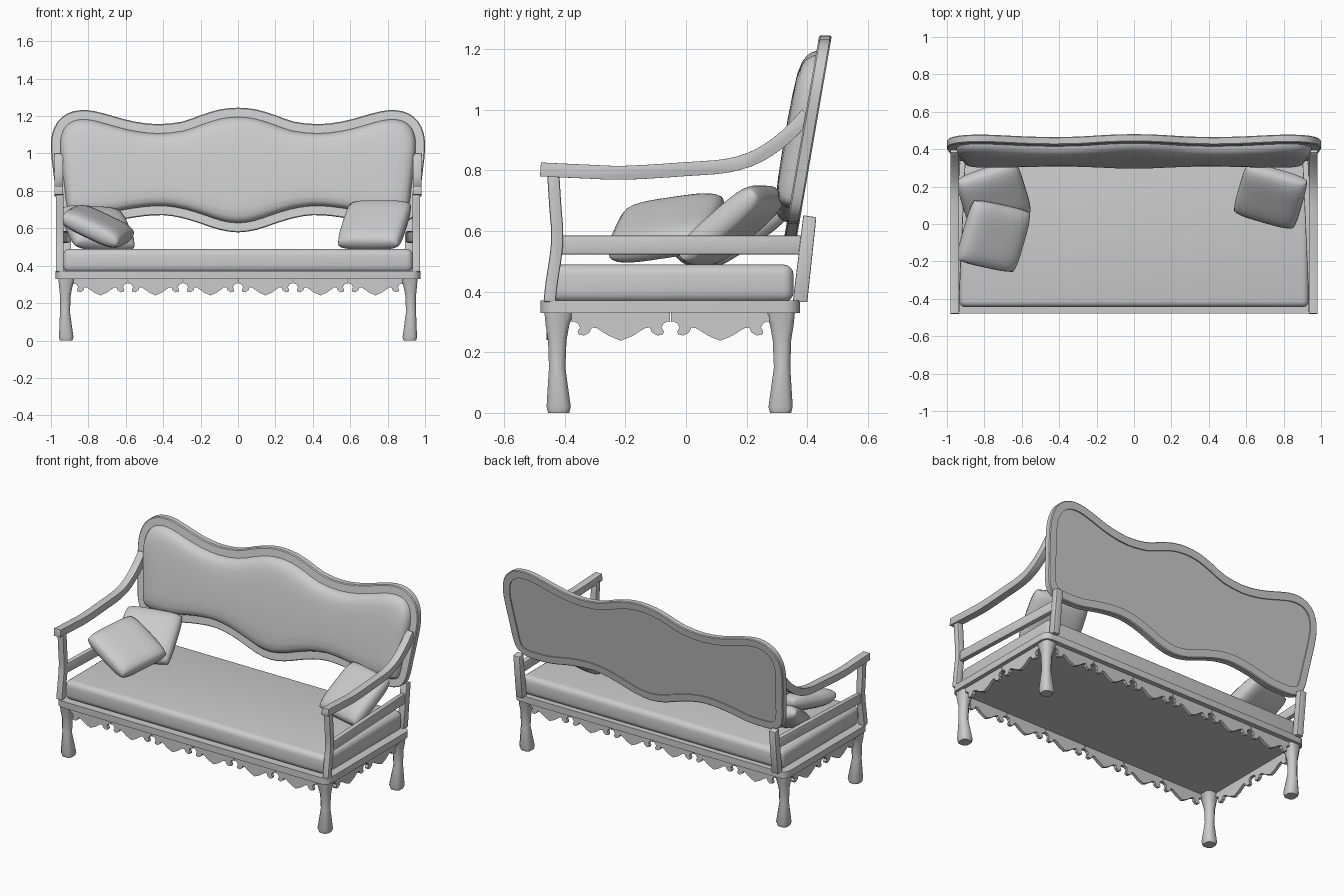
import bpy, bmesh
from math import radians
from mathutils import Vector, Matrix

if "Cube" in bpy.data.objects:
    bpy.data.objects.remove(bpy.data.objects["Cube"])


def finish(name, bm, mirror=(), bevel=0, segs=2, angle=35):
    bmesh.ops.recalc_face_normals(bm, faces=bm.faces)
    if bevel:
        edges = [e for e in bm.edges if len(e.link_faces) == 2 and e.calc_face_angle() > 0.6]
        bmesh.ops.bevel(bm, geom=edges, offset=bevel, segments=segs, profile=0.5,
                        affect='EDGES', clamp_overlap=True)
    me = bpy.data.meshes.new(name)
    bm.to_mesh(me)
    bm.free()
    ob = bpy.data.objects.new(name, me)
    bpy.context.collection.objects.link(ob)
    bpy.ops.object.select_all(action='DESELECT')
    ob.select_set(True)
    bpy.context.view_layer.objects.active = ob
    bpy.ops.object.shade_smooth_by_angle(angle=radians(angle))
    if mirror:
        m = ob.modifiers.new("mirror", 'MIRROR')
        m.use_axis = [a in mirror for a in 'xyz']
        m.use_mirror_merge = False
    return ob


def loft(bm, rings, cap_start=True, cap_end=True):
    vs = [[bm.verts.new(p) for p in r] for r in rings]
    n = len(vs[0])
    for a, b in zip(vs, vs[1:]):
        for i in range(n):
            bm.faces.new((a[i], a[(i + 1) % n], b[(i + 1) % n], b[i]))
    if cap_start:
        bm.faces.new(vs[0][::-1])
    if cap_end:
        bm.faces.new(vs[-1])
    return vs


def prism(name, pts, f, w0, w1, **kw):
    bm = bmesh.new()
    loft(bm, [[f(u, v, w) for u, v in pts] for w in (w0, w1)])
    return finish(name, bm, **kw)


def smooth(pts, n=3, closed=False):
    out, m = [], len(pts)
    for i in range(m if closed else m - 1):
        g = lambda k: Vector(pts[k % m] if closed else pts[max(0, min(m - 1, k))])
        a, b, c, d = g(i - 1), g(i), g(i + 1), g(i + 2)
        for t in (k / n for k in range(n)):
            out.append(0.5 * (2 * b + (c - a) * t + (2 * a - 5 * b + 4 * c - d) * t * t
                              + (3 * b - a - 3 * c + d) * t ** 3))
    return out if closed else out + [Vector(pts[-1])]


def band(path, half):
    """Closed outline around an open path; half = half thickness."""
    a, b = [], []
    for i, p in enumerate(path):
        t = (path[min(i + 1, len(path) - 1)] - path[max(i - 1, 0)]).normalized()
        nrm = Vector((-t.y, t.x)) * half
        a.append(p + nrm)
        b.append(p - nrm)
    return a + b[::-1]


def side(u, v, w):
    return (w, u, v)


# seat base slab with rounded corners
bm = bmesh.new()
bmesh.ops.create_cube(bm, size=1, matrix=Matrix.Translation((0, -0.052, 0.35)) @ Matrix.Diagonal((1.95, 0.855, 0.042, 1)))
up = [e for e in bm.edges if abs(e.verts[0].co.z - e.verts[1].co.z) > 0.01]
bmesh.ops.bevel(bm, geom=up, offset=0.05, segments=4, profile=0.5, affect='EDGES')
finish("seat_base", bm)

# seat cushion
bm = bmesh.new()
bmesh.ops.create_cube(bm, size=1, matrix=Matrix.Translation((0, -0.045, 0.427)) @ Matrix.Diagonal((1.87, 0.80, 0.125, 1)))
finish("seat_cushion", bm, bevel=0.035, segs=4, angle=50)

# legs: (z, x inner, x outer, y inner, y outer) in the front corner
stations = [(0, .885, .952, .385, .455), (.02, .88, .957, .38, .46), (.15, .898, .952, .398, .452),
            (.24, .895, .952, .394, .455), (.29, .885, .957, .385, .463), (.33, .87, .96, .37, .467)]
for name, sgn, shift in (("front_leg", -1, 0), ("back_leg", 1, -0.108)):
    rings = []
    for z, x0, x1, y0, y1 in stations:
        c = 0.016
        o = [(x0 + c, y0), (x1 - c, y0), (x1, y0 + c), (x1, y1 - c),
             (x1 - c, y1), (x0 + c, y1), (x0, y1 - c), (x0, y0 + c)]
        rings.append([(x, sgn * (y + shift), z) for x, y in o])
    bm = bmesh.new()
    loft(bm, rings)
    finish(name, bm, mirror='x', angle=50)

# scalloped aprons on all four sides
half = [(0, .241), (.035, .257), (.07, .282), (.085, .285), (.092, .268), (.108, .258), (.124, .262),
        (.127, .272), (.12, .284), (.126, .298), (.138, .305), (.145, .303), (.145, .335)]
scallop = half + [(-u, v) for u, v in half[:0:-1]]
for cx in (0.147, 0.441, 0.735):
    for name, y in (("front_apron", -0.45), ("back_apron", 0.335)):
        prism(name, [(cx + u, v) for u, v in scallop], lambda u, v, w: (u, w, v), y - .01, y + .01, mirror='x')
for cy in (-0.215, 0.113):
    prism("side_apron", [(cy + u * 1.12, v - 0.003) for u, v in scallop], side, 0.93, 0.95, mirror='x')

# arm posts, armrests and side rails
post = smooth([(-.45, .365), (-.443, .43), (-.428, .53), (-.425, .60), (-.431, .68), (-.438, .79)])
prism("arm_post", band(post, .02), side, .932, .974, mirror='x', bevel=.006)
arm = smooth([(-.48, .803), (-.46, .802), (-.33, .796), (-.2, .792), (0, .804), (.14, .816),
              (.24, .849), (.33, .912), (.40, .985)])
prism("armrest", band(arm, .023), side, .935, .982, mirror='x', bevel=.009)
rail = [(-.43, .522), (.40, .522), (.40, .585), (-.43, .585)]
prism("side_rail", rail, lambda u, v, w: (w - (u + .43) * .045, u, v), .935, .967, mirror='x', bevel=.006)

# rear stub posts carrying the backrest
prism("rear_post", [(.352, .365), (.4, .365), (.43, .645), (.387, .652)], side, .892, .937, mirror='x', bevel=.004)

# backrest outline, right half from top centre to bottom centre
halfback = [(0, 1.245), (.1, 1.235), (.2, 1.205), (.3, 1.17), (.43, 1.157), (.55, 1.17), (.65, 1.195), (.76, 1.225),
            (.84, 1.232), (.91, 1.215), (.965, 1.17), (.995, 1.1), (1, 1.02), (.99, .92), (.975, .8), (.965, .72),
            (.94, .66), (.88, .63), (.8, .625), (.7, .63), (.6, .65), (.5, .665), (.4, .67), (.3, .655),
            (.2, .625), (.1, .592), (0, .578)]
outer = smooth(halfback + [(-x, z) for x, z in halfback[-2:0:-1]], 2, True)


def inset(pts, d):
    out = []
    for i, p in enumerate(pts):
        t = (pts[(i + 1) % len(pts)] - pts[i - 1]).normalized()
        out.append(p + Vector((t.y, -t.x)) * d)
    return out


def lean(p, off):
    return (p.x, 0.345 + (p.y - 0.58) * 0.173 + off, p.y)


inner = inset(outer, .05)

# backrest frame: closed ring of rectangular section
bm = bmesh.new()
rim = inset(outer, .005)
section = [(rim, -.021), (outer, -.016), (outer, .016), (rim, .021), (inner, .021), (inner, -.021)]
vs = loft(bm, [[lean(p, o) for p in pts] for pts, o in section], False, False)
n = len(outer)
for i in range(n):
    j = (i + 1) % n
    bm.faces.new((vs[-1][i], vs[-1][j], vs[0][j], vs[0][i]))
finish("backrest_frame", bm)

# backrest upholstery: flat back panel, puffed front
bm = bmesh.new()
rings = [[lean(p, .014) for p in inner], [lean(p, -.015) for p in inner]]
for t, h in ((.004, .022), (.02, .035), (.06, .05), (.13, .062), (.27, .071), (.5, .075), (.8, .077)):
    rings.append([lean(p.lerp(Vector((p.x * .8, .915)), t), -h) for p in inner])
loft(bm, rings)
finish("backrest_cushion", bm, angle=55)


# loose pillows
def pillow(name, loc, yaw, pitch, roll, w=.35, l=.35, thick=.115):
    N = 14
    bm = bmesh.new()
    bmesh.ops.create_grid(bm, x_segments=N, y_segments=N, size=1)
    bmesh.ops.solidify(bm, geom=bm.faces[:], thickness=.1)
    zs = [v.co.z for v in bm.verts]
    mid = (min(zs) + max(zs)) / 2
    for v in bm.verts:
        s = 1 if v.co.z > mid else -1
        u, q = [max(-1, min(1, c)) for c in v.co.xy]
        u, q = [1.5 * c - .5 * c ** 3 for c in (u, q)]
        puff = (max(0, 1 - u ** 4) * max(0, 1 - q ** 4)) ** .4
        x = u * w / 2 * (1 - .06 * q ** 4)
        y = q * l / 2 * (1 - .06 * u ** 4)
        v.co = (x, y, s * (.008 + puff * (thick / 2 - .008)))
    rot = (Matrix.Rotation(radians(yaw), 4, 'Z') @ Matrix.Rotation(radians(pitch), 4, 'X')
           @ Matrix.Rotation(radians(roll), 4, 'Y'))
    bm.transform(Matrix.Translation(loc) @ rot)
    finish(name, bm, angle=75)


pillow("right_pillow", (.73, .15, .618), -16, 40, 0)
pillow("rear_left_pillow", (-.75, .15, .60), 17, 33, 4)
pillow("front_left_pillow", (-.75, -.065, .61), -16, 8, 25)
